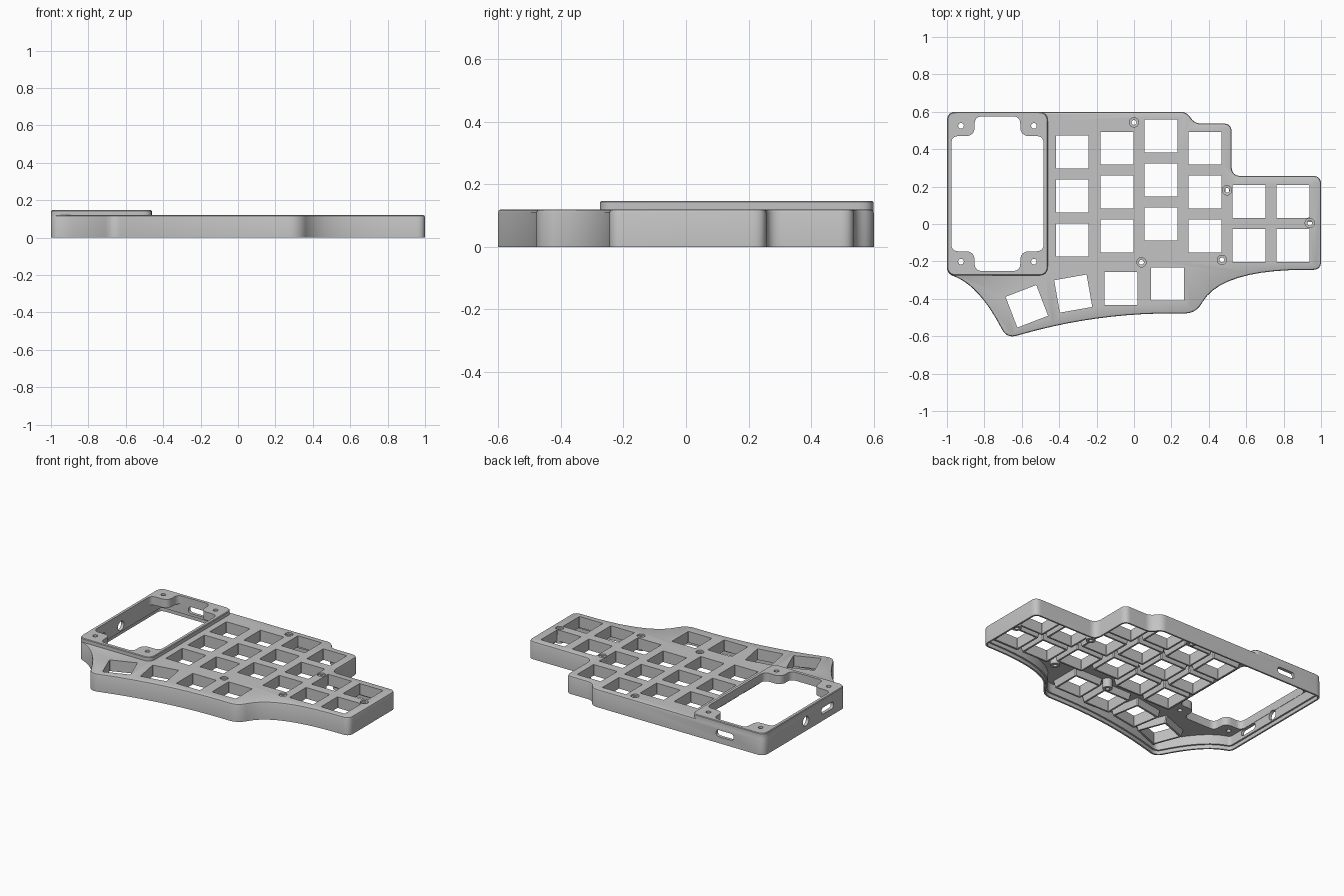
import bpy, bmesh
from math import radians, cos, sin, pi
from mathutils import Vector, Matrix

if "Cube" in bpy.data.objects:
    bpy.data.objects.remove(bpy.data.objects["Cube"])

grey = bpy.data.materials.new("case_grey")
grey.use_nodes = True
grey.diffuse_color = (0.55, 0.55, 0.55, 1)
grey.node_tree.nodes["Principled BSDF"].inputs["Base Color"].default_value = (0.55, 0.55, 0.55, 1)


# ---- profile helpers (all loops run clockwise seen from above) ----
def rounded(corners, steps=10):
    """Soften each corner (x, y, tangent_in[, tangent_out]) of a polygon."""
    pts = []
    for i, c in enumerate(corners):
        p = Vector(c[:2])
        before, after = Vector(corners[i - 1][:2]), Vector(corners[(i + 1) % len(corners)][:2])
        a = p + (before - p).normalized() * c[2]
        b = p + (after - p).normalized() * c[-1]
        for k in range(steps + 1):
            t = k / steps
            pts.append(a * (1 - t) ** 2 + p * 2 * t * (1 - t) + b * t * t)
    return pts


def inset(pts, d):
    """Offset a loop inward."""
    out = []
    for i, p in enumerate(pts):
        e1, e2 = (p - pts[i - 1]).normalized(), (pts[(i + 1) % len(pts)] - p).normalized()
        n1, n2 = Vector((e1.y, -e1.x)), Vector((e2.y, -e2.x))
        out.append(p + (n1 + n2) * d / (1 + n1.dot(n2)))
    return out


def box(hx, hy, r, steps=6):
    return rounded([(-hx, hy, r), (hx, hy, r), (hx, -hy, r), (-hx, -hy, r)], steps)


def circle(r, n=24):
    return [Vector((r * cos(2 * pi * k / n), -r * sin(2 * pi * k / n))) for k in range(n)]


def loft(bm, layers, matrix=Matrix(), ring=False):
    """Skin loops stacked upward as (points, z); capped, or joined end to end as a ring."""
    loops = [[bm.verts.new(matrix @ Vector((p.x, p.y, z))) for p in pts] for pts, z in layers]
    pairs = list(zip(loops, loops[1:]))
    if ring:
        pairs.append((loops[-1], loops[0]))
    else:
        bm.faces.new(loops[0])
        bm.faces.new(loops[-1][::-1])
    for a, b in pairs:
        for i in range(len(a)):
            j = (i + 1) % len(a)
            bm.faces.new((a[j], a[i], b[i], b[j]))


def finish(name, bm):
    mesh = bpy.data.meshes.new(name)
    bm.to_mesh(mesh)
    bm.free()
    mesh.materials.append(grey)
    obj = bpy.data.objects.new(name, mesh)
    bpy.context.scene.collection.objects.link(obj)
    return obj


def activate(obj):
    bpy.ops.object.select_all(action='DESELECT')
    obj.select_set(True)
    bpy.context.view_layer.objects.active = obj


def combine(obj, other, operation):
    mod = obj.modifiers.new("combine", 'BOOLEAN')
    mod.object, mod.operation, mod.solver = other, operation, 'EXACT'
    activate(obj)
    bpy.ops.object.modifier_apply(modifier=mod.name)
    bpy.data.objects.remove(other)


def at(x, y, angle=0, z=0):
    return Matrix.Translation((x, y, z)) @ Matrix.Rotation(radians(angle), 4, 'Z')


# ---- layout ----
TOP, PLATE, FRAME_TOP = 0.12, 0.09, 0.147
outline = rounded([
    (-1, 0.6, 0.05), (0.28, 0.6, 0.035), (0.325, 0.537, 0.035), (0.522, 0.537, 0.045),
    (0.522, 0.257, 0.05), (1, 0.257, 0.045), (1, -0.245, 0.045), (0.47, -0.245, 0.45, 0.2),
    (0.33, -0.478, 0.06), (-0.2, -0.478, 0.4), (-0.68, -0.612, 0.055),
    (-0.83, -0.33, 0.25, 0.14), (-1, -0.265, 0.035)])

columns = [(-0.33, 0.385, 3), (-0.09, 0.405, 3), (0.145, 0.47, 3),
           (0.38, 0.405, 3), (0.615, 0.12, 2), (0.85, 0.12, 2)]
keys = [(x, y - 0.235 * row, 0) for x, y, rows in columns for row in range(rows)]
keys += [(0.18, -0.32, 0), (-0.07, -0.345, 0), (-0.325, -0.372, 10), (-0.573, -0.44, 21)]
screws = [(0, 0.543), (0.497, 0.18), (0.94, 0.005), (0.47, -0.192), (0.04, -0.205)]
frame_x, frame_y = -0.73, 0.162

# ---- case shell with rounded top edge ----
bm = bmesh.new()
loft(bm, [(outline, 0), (outline, 0.109), (inset(outline, 0.003), 0.117), (inset(outline, 0.01), TOP)])
case = finish("case", bm)

# raised display frame
bm = bmesh.new()
plate = box(0.269, 0.437, 0.05, 10)
loft(bm, [(plate, 0.1), (plate, 0.143), (inset(plate, 0.004), FRAME_TOP)], at(frame_x, frame_y))
combine(case, finish("display_frame", bm), 'UNION')

# hollow underside with a stepped lip for the base plate
bm = bmesh.new()
lip, wall = inset(outline, 0.011), inset(outline, 0.021)
loft(bm, [(lip, -0.05), (lip, 0.025), (wall, 0.026), (wall, PLATE)])
combine(case, finish("cavity_cutter", bm), 'DIFFERENCE')

# display opening, leaving a rounded boss in each corner
hx, hy, nx, ny = 0.247, 0.413, 0.125, 0.105
opening = rounded([
    (-hx, hy - ny, 0.04), (nx - hx, hy - ny, 0.05), (nx - hx, hy, 0.04),
    (hx - nx, hy, 0.04), (hx - nx, hy - ny, 0.05), (hx, hy - ny, 0.04),
    (hx, ny - hy, 0.04), (hx - nx, ny - hy, 0.05), (hx - nx, -hy, 0.04),
    (nx - hx, -hy, 0.04), (nx - hx, ny - hy, 0.05), (-hx, ny - hy, 0.04)], 8)
bm = bmesh.new()
loft(bm, [(opening, 0.03), (opening, 0.2)], at(frame_x, frame_y))
combine(case, finish("opening_cutter", bm), 'DIFFERENCE')

# key holes
bm = bmesh.new()
key_hole = box(0.088, 0.088, 0.002, 1)
for x, y, angle in keys:
    loft(bm, [(key_hole, 0.05), (key_hole, 0.2)], at(x, y, angle))
combine(case, finish("key_cutters", bm), 'DIFFERENCE')

# countersunk case screws and plain frame screws
bm = bmesh.new()
for x, y in screws:
    loft(bm, [(circle(0.013), 0.05), (circle(0.013), 0.108), (circle(0.025), 0.109), (circle(0.025), 0.2)], at(x, y))
for sx in (-1, 1):
    for sy in (-1, 1):
        loft(bm, [(circle(0.015), 0.05), (circle(0.015), 0.2)], at(frame_x + sx * 0.195, frame_y + sy * 0.363))
combine(case, finish("screw_cutters", bm), 'DIFFERENCE')

# side ports
bm = bmesh.new()
slot = box(0.065, 0.022, 0.021)
upright = Matrix.Rotation(radians(90), 4, 'X')
for shape, x, y, angle in [(slot, -0.71, 0.6, 0), (slot, -1, -0.08, 90), (circle(0.032), -1, 0.15, 90)]:
    loft(bm, [(shape, -0.05), (shape, 0.05)], at(x, y, angle, 0.066) @ upright)
combine(case, finish("port_cutters", bm), 'DIFFERENCE')

# ---- tapered collars below the key holes ----
bm = bmesh.new()
for x, y, angle in keys:
    loft(bm, [(box(0.1, 0.1, 0.006, 1), 0.045), (box(0.108, 0.108, 0.006, 1), PLATE),
              (key_hole, PLATE), (key_hole, 0.045)], at(x, y, angle), ring=True)
collars = finish("key_collars", bm)

# ---- screw posts below the plate ----
bm = bmesh.new()
for x, y in screws:
    loft(bm, [(circle(0.03), 0.03), (circle(0.03), PLATE),
              (circle(0.013), PLATE), (circle(0.013), 0.03)], at(x, y), ring=True)
posts = finish("screw_posts", bm)

for obj in (case, collars, posts):
    activate(obj)
    bpy.ops.object.shade_smooth_by_angle(angle=radians(30))
